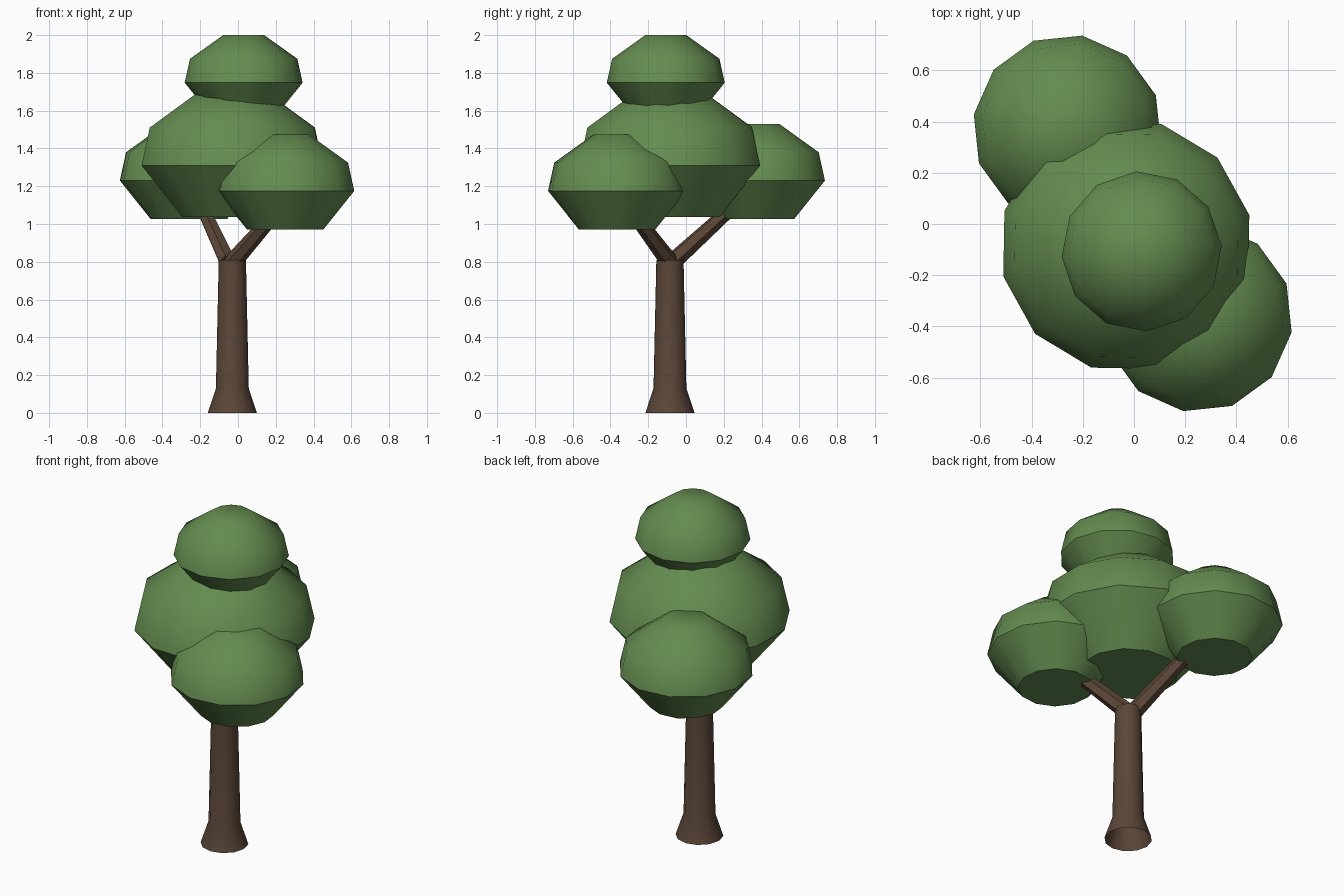
import bpy
import bmesh
from math import cos, sin, radians
from mathutils import Vector

default = bpy.data.objects.get("Cube")
if default:
    bpy.data.objects.remove(default, do_unlink=True)


def material(name, color):
    mat = bpy.data.materials.new(name)
    mat.use_nodes = True
    mat.diffuse_color = (*color, 1)
    mat.node_tree.nodes["Principled BSDF"].inputs["Base Color"].default_value = (*color, 1)
    return mat


leaf = material("leaf green", (0.127, 0.262, 0.08))
bark = material("bark brown", (0.102, 0.061, 0.038))


def lathe(name, profile, mat, sides, turn=0, cap_bottom=True, sharp=45):
    """Revolve (radius, height) points around z and cap the ends."""
    bm = bmesh.new()
    rings = []
    for r, z in profile:
        angles = [radians(turn + 360 * i / sides) for i in range(sides)]
        rings.append([bm.verts.new((r * cos(a), r * sin(a), z)) for a in angles])
    for low, high in zip(rings, rings[1:]):
        for i in range(sides):
            j = (i + 1) % sides
            bm.faces.new((low[i], low[j], high[j], high[i]))
    bm.faces.new(rings[-1])
    if cap_bottom:
        bm.faces.new(rings[0][::-1])
    mesh = bpy.data.meshes.new(name)
    bm.to_mesh(mesh)
    bm.free()
    mesh.materials.append(mat)
    obj = bpy.data.objects.new(name, mesh)
    bpy.context.collection.objects.link(obj)
    bpy.ops.object.select_all(action='DESELECT')
    obj.select_set(True)
    bpy.context.view_layer.objects.active = obj
    bpy.ops.object.shade_smooth_by_angle(angle=radians(sharp))
    return obj


# Trunk with flared, open foot
trunk = lathe("trunk", [(0.13, 0), (0.087, 0.13), (0.072, 0.81)], bark, 12, cap_bottom=False)
trunk.location = (-0.03, -0.085, 0)


# Two tapered six-sided branches
def branch(name, start, end):
    start, end = Vector(start), Vector(end)
    axis = end - start
    obj = lathe(name, [(0.048, 0), (0.036, axis.length)], bark, 6, sharp=40)
    obj.location = start
    obj.rotation_euler = axis.to_track_quat('Z', 'Y').to_euler()


branch("back_branch", (-0.055, -0.07, 0.80), (-0.2, 0.27, 1.11))
branch("front_branch", (-0.035, -0.08, 0.79), (0.21, -0.29, 1.07))

# Leaf clumps: one faceted dome shape at several sizes, placed by its widest rim
CLUMP = [(0.555, -0.55), (1, 0), (0.91, 0.405), (0.34, 0.81)]


def clump(name, center, radius, turn):
    profile = [(r * radius, z * radius) for r, z in CLUMP]
    lathe(name, profile, leaf, 12, turn).location = center


clump("main_foliage", (-0.03, -0.085, 1.31), 0.495, 14)
clump("top_foliage", (0.03, -0.107, 1.748), 0.313, 4)
clump("back_foliage", (-0.26, 0.37, 1.23), 0.37, 21)
clump("front_foliage", (0.25, -0.365, 1.175), 0.37, 21)
